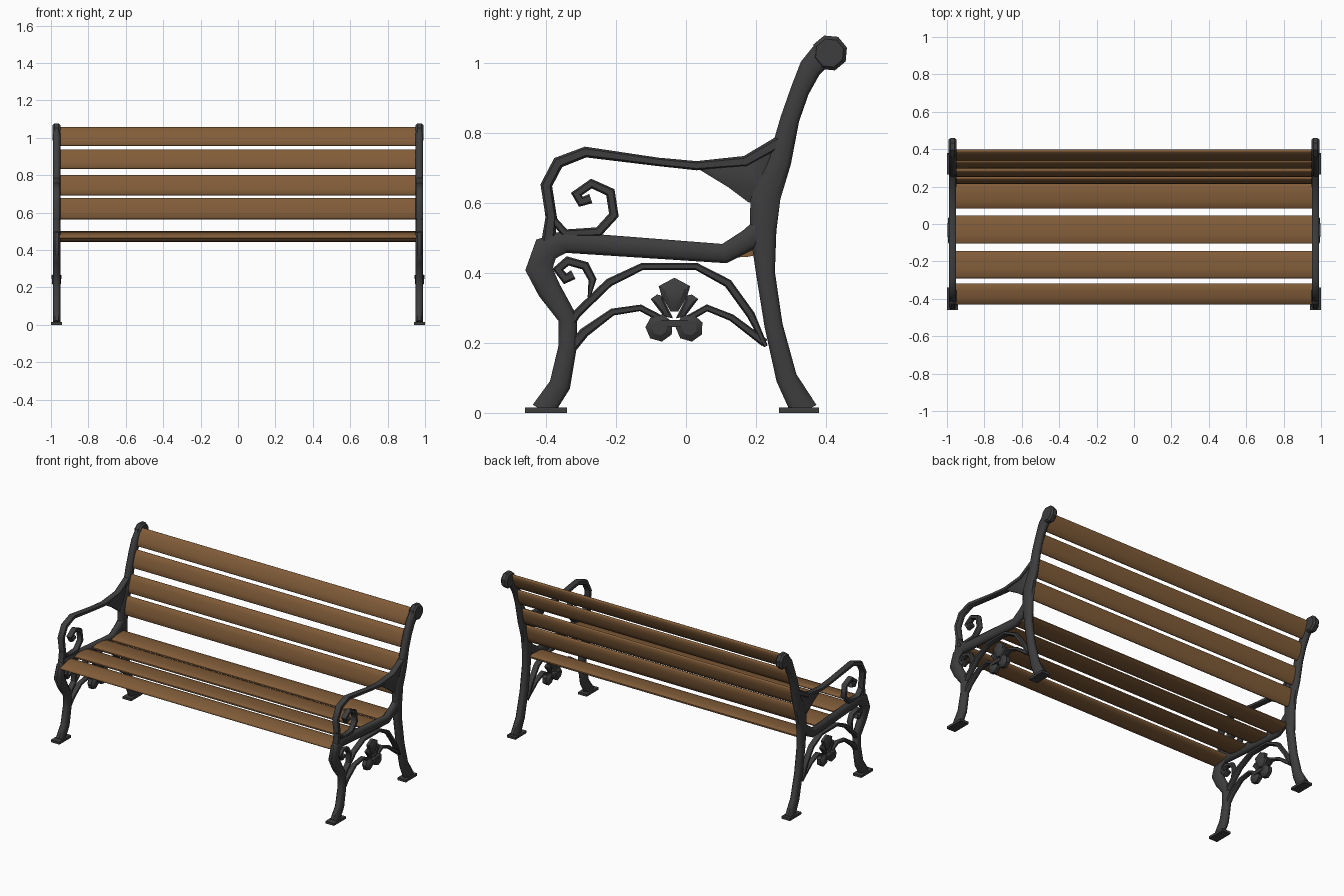
import bpy, bmesh, math
from mathutils import Vector

if "Cube" in bpy.data.objects:
    bpy.data.objects.remove(bpy.data.objects["Cube"])

END_X = 0.97  # centre plane of each iron end


def material(name, rgb):
    m = bpy.data.materials.new(name)
    m.diffuse_color = (*rgb, 1)
    m.use_nodes = True
    m.node_tree.nodes["Principled BSDF"].inputs["Base Color"].default_value = m.diffuse_color
    return m


IRON = material("dark_iron", (0.047, 0.047, 0.049))
WOOD = material("brown_wood", (0.22, 0.108, 0.04))


def loft(name, rings, mat, angle, mirror=True):
    """Skin a list of equal rings, cap both ends, optionally mirror in x."""
    bm = bmesh.new()
    vs = [[bm.verts.new(p) for p in r] for r in rings]
    n = len(vs[0])
    for a, b in zip(vs, vs[1:]):
        for i in range(n):
            j = (i + 1) % n
            bm.faces.new((a[i], a[j], b[j], b[i]))
    bm.faces.new(vs[0][::-1])
    bm.faces.new(vs[-1])
    bmesh.ops.recalc_face_normals(bm, faces=bm.faces)
    me = bpy.data.meshes.new(name)
    bm.to_mesh(me)
    bm.free()
    me.materials.append(mat)
    ob = bpy.data.objects.new(name, me)
    bpy.context.collection.objects.link(ob)
    if mirror:
        ob.modifiers.new("other_end", 'MIRROR')
    bpy.ops.object.select_all(action='DESELECT')
    ob.select_set(True)
    bpy.context.view_layer.objects.active = ob
    bpy.ops.object.shade_smooth_by_angle(angle=math.radians(angle))
    return ob


def bar(name, path, depth=0.019):
    """Rounded iron bar along (y, z, half_width) points."""
    pts = [Vector(p[:2]) for p in path]
    rings = []
    for i, (y, z, w) in enumerate(path):
        d1 = (pts[i] - pts[i - 1]).normalized() if i else None
        d2 = (pts[i + 1] - pts[i]).normalized() if i < len(pts) - 1 else None
        t = ((d1 or d2) + (d2 or d1)).normalized()
        miter = 1 / max(0.75, t.dot(d1 or d2))
        ring = []
        for u, v in ((1, .45), (.6, 1), (-.6, 1), (-1, .45),
                     (-1, -.45), (-.6, -1), (.6, -1), (1, -.45)):
            s = u * w * miter
            ring.append((END_X + v * depth, y - t.y * s, max(z + t.x * s, 0.004)))
        rings.append(ring)
    return loft(name, rings, IRON, 50)


def pillow(name, outline, depth, inner=0.65):
    """Flat casting with sloped rims from a (y, z) outline."""
    cy = sum(p[0] for p in outline) / len(outline)
    cz = sum(p[1] for p in outline) / len(outline)
    rings = [[(END_X + d * depth, cy + (y - cy) * s, cz + (z - cz) * s) for y, z in outline]
             for d, s in ((-1, inner), (-.5, 1), (.5, 1), (1, inner))]
    return loft(name, rings, IRON, 30)


def polygon(cy, cz, r, n, start=0.0):
    return [(cy + r * math.cos(start + 2 * math.pi * i / n),
             cz + r * math.sin(start + 2 * math.pi * i / n)) for i in range(n)]


def box(name, y0, y1, z0, z1, half_x):
    ring = ((y0, z0), (y1, z0), (y1, z1), (y0, z1))
    return loft(name, [[(END_X + s * half_x, y, z) for y, z in ring] for s in (-1, 1)], IRON, 20)


# Main iron frame
bar("back_post", [(.335, .004, .042), (.287, .1, .030), (.25, .25, .026), (.227, .40, .027),
                  (.22, .52, .038), (.227, .62, .043), (.268, .72, .033), (.297, .84, .027),
                  (.325, .92, .027), (.355, .985, .032), (.40, 1.035, .036)], 0.02)
bar("front_leg", [(-.405, .004, .038), (-.36, .08, .030), (-.338, .19, .026), (-.338, .27, .026),
                  (-.39, .35, .034), (-.42, .41, .036), (-.40, .468, .035), (-.35, .488, .031)], 0.02)
bar("seat_rail", [(-.39, .485, .028), (-.34, .487, .030), (.11, .455, .027),
                  (.18, .495, .031), (.23, .54, .030)], 0.0195)
pillow("top_knob", polygon(.41, 1.028, .052, 8, .3), .022, .8)
box("front_foot", -.46, -.34, 0, .015, .03)
box("back_foot", .265, .38, 0, .015, .03)

# Armrest with gusset and scroll
bar("armrest", [(-.393, .49, .020), (-.385, .56, .016), (-.399, .65, .016), (-.365, .715, .016),
                (-.287, .745, .015), (-.08, .717, .012), (.03, .706, .013),
                (.17, .718, .016), (.27, .775, .018)], 0.0185)
pillow("armrest_gusset", [(.03, .70), (.17, .725), (.265, .785), (.24, .62), (.18, .60), (.12, .645)],
       .014, .7)
bar("arm_scroll", [(-.395, .57, .010), (-.345, .513, .011), (-.25, .517, .013), (-.206, .565, .013),
                   (-.216, .63, .013), (-.27, .655, .012), (-.313, .625, .012), (-.30, .603, .012),
                   (-.272, .612, .014)], 0.0165)

# Ornament below the seat
bar("under_scroll", [(-.277, .33, .004), (-.267, .38, .011), (-.288, .42, .012), (-.338, .434, .012),
                     (-.366, .41, .012), (-.345, .383, .012), (-.322, .395, .014)], 0.0165)
bar("upper_arch", [(-.335, .25, .013), (-.31, .285, .012), (-.22, .372, .012), (-.125, .418, .010),
                   (.03, .418, .010), (.12, .37, .012), (.185, .28, .012), (.228, .19, .006)], 0.017)
bar("lower_branch_front", [(-.325, .19, .016), (-.29, .23, .014), (-.21, .288, .010),
                           (-.13, .30, .009), (-.055, .26, .010)], 0.015)
bar("lower_branch_back", [(-.01, .26, .010), (.06, .30, .009), (.13, .272, .010),
                          (.225, .20, .012)], 0.015)
FLOWER_Y = -.033
pillow("flower_fan", [(FLOWER_Y, .386), (.012, .362), (.004, .335), (-.022, .29),
                      (-.044, .29), (-.07, .335), (-.078, .362)], .018, .6)
box("flower_band", -.07, .005, .245, .266, .027)
for side, label in ((-1, "front"), (1, "back")):
    pillow("flower_leaf_" + label, [(FLOWER_Y + side * a, z) for a, z in
                                    ((.068, .325), (.05, .338), (.036, .335), (.004, .27), (.03, .275))],
           .014, .6)
    pillow("flower_bud_" + label, polygon(FLOWER_Y + side * .043, .243, .04, 7, .4), .024, .55)


def slat(name, y0, z0, y1, z1, thick):
    """Gently rounded board between two edge points, running the bench length."""
    a, b = Vector((y0, z0)), Vector((y1, z1))
    t = (b - a).normalized()
    n = Vector((-t.y, t.x))
    prof = ((0, -.25), (.05, -.6), (.3, -.95), (.7, -.95), (.95, -.6), (1, -.25),
            (1, .25), (.95, .6), (.7, .95), (.3, .95), (.05, .6), (0, .25))
    ring = [a.lerp(b, u) + n * v * thick for u, v in prof]
    return loft(name, [[(x, p.x, p.y) for p in ring] for x in (-.955, .955)], WOOD, 50, False)


# Wooden seat boards, front to back
for i, s in enumerate(((-.43, .468, -.318, .49), (-.29, .49, -.145, .482),
                       (-.105, .478, .045, .466), (.083, .455, .215, .462))):
    slat("seat_slat_%d" % (i + 1), *s, .015)

# Wooden backrest boards, bottom to top
for i, s in enumerate(((.222, .565, .247, .678), (.258, .693, .289, .80),
                       (.303, .834, .338, .938), (.345, .957, .394, 1.056))):
    slat("back_slat_%d" % (i + 1), *s, .014)
